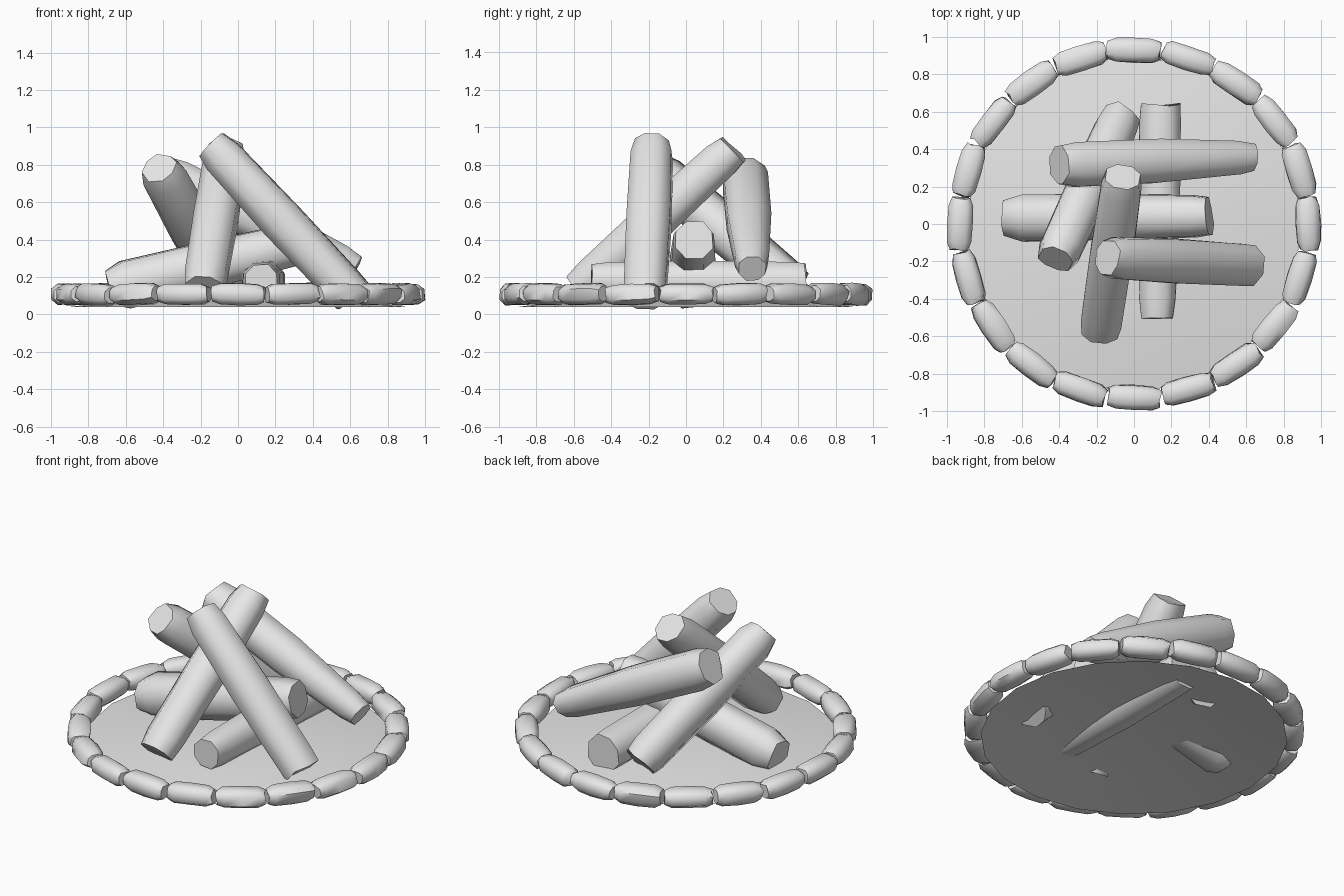
import bpy
import bmesh
import math
import random
from mathutils import Vector

random.seed(4)
cube = bpy.data.objects.get("Cube")
if cube:
    bpy.data.objects.remove(cube, do_unlink=True)

# One plain grey for everything
grey = bpy.data.materials.new("plain_grey")
grey.use_nodes = True
grey.diffuse_color = (0.8, 0.8, 0.8, 1)
grey.node_tree.nodes["Principled BSDF"].inputs["Base Color"].default_value = (0.8, 0.8, 0.8, 1)


def finish(name, bm):
    bmesh.ops.recalc_face_normals(bm, faces=bm.faces)
    mesh = bpy.data.meshes.new(name)
    bm.to_mesh(mesh)
    bm.free()
    mesh.materials.append(grey)
    obj = bpy.data.objects.new(name, mesh)
    bpy.context.collection.objects.link(obj)
    bpy.ops.object.select_all(action='DESELECT')
    obj.select_set(True)
    bpy.context.view_layer.objects.active = obj
    bpy.ops.object.shade_smooth_by_angle(angle=math.radians(58))


def squarish(value, power):
    return math.copysign(abs(value) ** power, value)


def hewn_block(name, start, end, half_width, half_height, profile, jitter, power, sides=8):
    """Faceted bar from start to end; profile lists (fraction along, scale)."""
    start, end = Vector(start), Vector(end)
    axis = (end - start).normalized()
    side = axis.cross(Vector((0, 0, 1))).normalized()
    up = side.cross(axis)
    # Each long edge keeps its own offset so the facets run lengthwise
    edge_scale = [random.uniform(1 - jitter, 1 + jitter) for _ in range(sides)]
    bm = bmesh.new()
    rings = []
    for t, scale in profile:
        ring = []
        for i in range(sides):
            a = 2 * math.pi * (i + 0.5) / sides
            r = scale * edge_scale[i] * random.uniform(1 - jitter / 2, 1 + jitter / 2) * 1.04
            offset = (side * squarish(math.cos(a), power) * half_width
                      + up * squarish(math.sin(a), power) * half_height) * r
            slide = axis * random.uniform(-jitter, jitter) * half_width * 2
            ring.append(bm.verts.new(start.lerp(end, t) + offset + slide))
        rings.append(ring)
    for low, high in zip(rings, rings[1:]):
        for i in range(sides):
            j = (i + 1) % sides
            bm.faces.new((low[i], low[j], high[j], high[i]))
    bm.faces.new(rings[0])
    bm.faces.new(rings[-1])
    finish(name, bm)


# Ground disc, raised gently towards the middle
bm = bmesh.new()
SEGMENTS = 20
disc_rings = []
for radius, height in ((0.9, 0.04), (0.58, 0.082), (0.25, 0.105)):
    disc_rings.append([bm.verts.new((radius * math.cos(2 * math.pi * i / SEGMENTS),
                                     radius * math.sin(2 * math.pi * i / SEGMENTS), height))
                       for i in range(SEGMENTS)])
for outer, inner in zip(disc_rings, disc_rings[1:]):
    for i in range(SEGMENTS):
        j = (i + 1) % SEGMENTS
        bm.faces.new((outer[i], outer[j], inner[j], inner[i]))
bm.faces.new(disc_rings[-1])
finish("ground_disc", bm)

# Ring of stones
STONES = 20
stone_profile = [(0, 0.72), (0.15, 0.98), (0.5, 1.03), (0.85, 0.98), (1, 0.72)]
for k in range(STONES):
    a = math.pi / 2 - 2 * math.pi * k / STONES
    yaw = a + math.pi / 2 + random.uniform(-0.06, 0.06)
    centre = Vector((0.93 * math.cos(a), 0.93 * math.sin(a), 0.108))
    half = Vector((math.cos(yaw), math.sin(yaw), random.uniform(-0.04, 0.04))) * 0.14
    hewn_block(f"ring_stone_{k + 1}", centre - half, centre + half,
               0.066, 0.057, stone_profile, 0.06, 0.78)

# Stacked logs: name, low end, high end, half thickness, then scale at
# low end, low shoulder, middle, high shoulder and high end
logs = [
    ("lying_log", (0.122, -0.5, 0.18), (0.142, 0.64, 0.165), 0.114, 0.78, 0.9, 1.03, 1.02, 0.98),
    ("low_leaning_log", (-0.68, 0.035, 0.142), (0.4, 0.045, 0.4), 0.123, 0.8, 1.06, 1.03, 0.94, 0.84),
    ("front_leaning_log", (0.615, -0.22, 0.095), (-0.145, -0.18, 0.91), 0.116, 0.95, 0.98, 1.03, 0.95, 0.78),
    ("centre_leaning_log", (-0.18, -0.57, 0.14), (-0.06, 0.25, 0.885), 0.112, 0.86, 0.97, 1.03, 0.96, 0.82),
    ("side_leaning_log", (-0.07, 0.57, 0.14), (-0.42, -0.19, 0.785), 0.118, 0.88, 0.97, 1.03, 0.98, 0.76),
    ("back_leaning_log", (0.63, 0.355, 0.245), (-0.4, 0.315, 0.75), 0.12, 0.6, 0.75, 0.98, 1.0, 0.86),
]
for name, low, high, size, *scales in logs:
    profile = list(zip((0, 0.08, 0.5, 0.92, 1), scales))
    hewn_block(name, low, high, size, size, profile, 0.05, 0.9)
